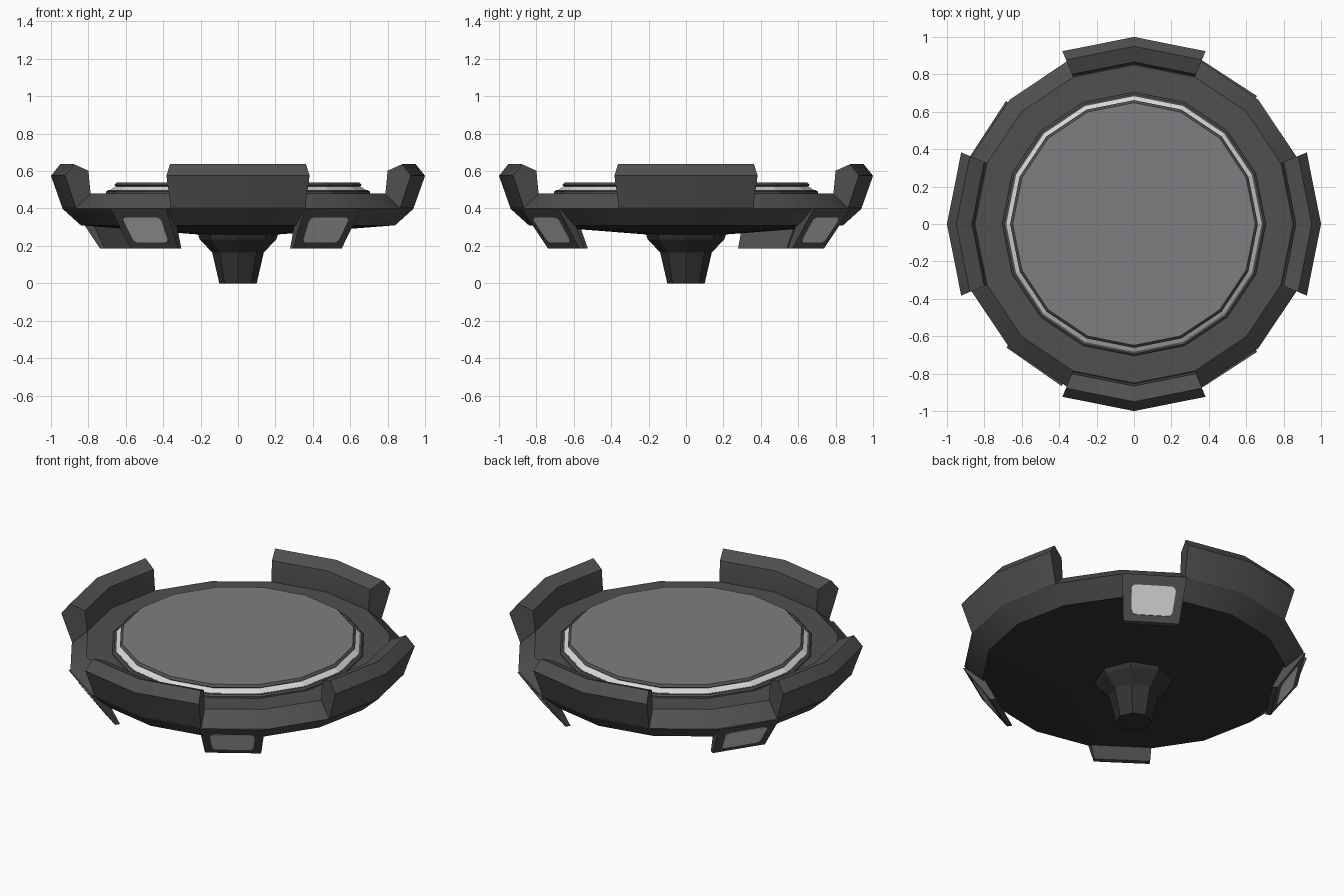
import bpy, bmesh, math
from mathutils import Matrix, Vector

if "Cube" in bpy.data.objects:
    bpy.data.objects.remove(bpy.data.objects["Cube"])


def mat(name, rgb):
    m = bpy.data.materials.new(name)
    m.diffuse_color = (*rgb, 1)
    m.use_nodes = True
    m.node_tree.nodes["Principled BSDF"].inputs["Base Color"].default_value = m.diffuse_color
    return m


BODY = mat("dark_grey", (0.08, 0.08, 0.08))
UNDER = mat("near_black", (0.033, 0.033, 0.033))
LIGHT = mat("light_grey", (0.68, 0.68, 0.68))
DISC = mat("mid_grey", (0.215, 0.205, 0.215))


def finish(name, bm, mats, rule=None, smooth=False):
    bmesh.ops.recalc_face_normals(bm, faces=bm.faces)
    bm.normal_update()
    for f in bm.faces:
        f.smooth = smooth
        if rule:
            f.material_index = rule(f)
    me = bpy.data.meshes.new(name)
    bm.to_mesh(me)
    bm.free()
    for m in mats:
        me.materials.append(m)
    if smooth:
        me.set_sharp_from_angle(angle=math.radians(28))
    ob = bpy.data.objects.new(name, me)
    bpy.context.collection.objects.link(ob)
    return ob


def lathe(name, profile, n, mats, rule=None, smooth=False):
    """Revolve an (r, z) profile and cap both ends."""
    bm = bmesh.new()
    rings = [[bm.verts.new((r * math.cos(2 * math.pi * i / n),
                            r * math.sin(2 * math.pi * i / n), z))
              for i in range(n)] for r, z in profile]
    for a, b in zip(rings, rings[1:]):
        for i in range(n):
            j = (i + 1) % n
            bm.faces.new((a[i], a[j], b[j], b[i]))
    bm.faces.new(rings[0])
    bm.faces.new(rings[-1])
    return finish(name, bm, mats, rule, smooth)


# platform: dark underside, grey rim
lathe("platform", [(0.2, 0.26), (0.84, 0.31), (0.94, 0.40), (0.85, 0.48), (0.6, 0.48)],
      16, [BODY, UNDER], lambda f: 1 if f.normal.z < -0.9 else 0, True)

# stem below the platform
lathe("stem", [(0.10, 0), (0.138, 0.165), (0.205, 0.235), (0.215, 0.265)], 8, [UNDER])

# trim ring, light band and top disc
lathe("trim_ring", [(0.705, 0.47), (0.705, 0.49), (0.695, 0.498), (0.66, 0.498)], 16, [BODY])
lathe("light_band", [(0.683, 0.49), (0.683, 0.499), (0.655, 0.517), (0.63, 0.517)], 16, [LIGHT])
lathe("top_disc", [(0.64, 0.51), (0.662, 0.525), (0.648, 0.538)], 16, [BODY, DISC],
      lambda f: 1 if f.normal.z > 0.9 else 0)

# four raised bumpers around the rim
BUMPER = [(0.86, 0.42), (0.938, 0.40), (1.0, 0.575), (0.95, 0.637), (0.866, 0.602), (0.852, 0.47)]
for k, side in enumerate(("right", "back", "left", "front")):
    bm = bmesh.new()
    rows = []
    for step in (-1, 0, 1):
        a = math.radians(90 * k + 22.5 * step)
        rows.append([bm.verts.new((r * math.cos(a), r * math.sin(a), z)) for r, z in BUMPER])
    n = len(BUMPER)
    for a, b in zip(rows, rows[1:]):
        for i in range(n):
            j = (i + 1) % n
            bm.faces.new((a[i], a[j], b[j], b[i]))
    bm.faces.new(rows[0])
    bm.faces.new(rows[-1])
    finish(side + "_bumper", bm, [BODY], smooth=True)


def outer_r(z):
    return 0.78 + (z - 0.19) * 0.152 / 0.21


# four hanging clips, each with a rounded light plate
for deg, side in ((-57, "front_right"), (-125, "front_left"), (57, "back_right"), (147, "back_left")):
    rot = Matrix.Rotation(math.radians(deg), 4, 'Z')
    bm = bmesh.new()
    ends = []
    for s in (-1, 1):
        pts = [(0.75, 0.155, 0.187), (0.78, 0.155, 0.187), (outer_r(0.40), 0.18, 0.40),
               (0.88, 0.17, 0.40), (0.815, 0.168, 0.32)]
        ends.append([bm.verts.new(rot @ Vector((r, s * w, z))) for r, w, z in pts])
    for i in range(5):
        j = (i + 1) % 5
        bm.faces.new((ends[0][i], ends[0][j], ends[1][j], ends[1][i]))
    bm.faces.new(ends[0])
    bm.faces.new(ends[1])
    finish(side + "_clip", bm, [BODY])

    bm = bmesh.new()
    loop = []
    for cx, cz, start in ((1, 1, 0), (-1, 1, 90), (-1, -1, 180), (1, -1, 270)):
        for q in range(4):
            a = math.radians(start + 30 * q)
            u = cx * (0.094 + 0.005 * cz) + 0.025 * math.cos(a)
            z = 0.285 + cz * 0.045 + 0.022 * math.sin(a)
            loop.append((u, z))
    layers = [[bm.verts.new(rot @ Vector((outer_r(z) + d, u, z))) for u, z in loop]
              for d in (-0.003, 0.005)]
    m = len(loop)
    for i in range(m):
        j = (i + 1) % m
        bm.faces.new((layers[0][i], layers[0][j], layers[1][j], layers[1][i]))
    bm.faces.new(layers[0])
    bm.faces.new(layers[1])
    finish(side + "_light_plate", bm, [LIGHT])
